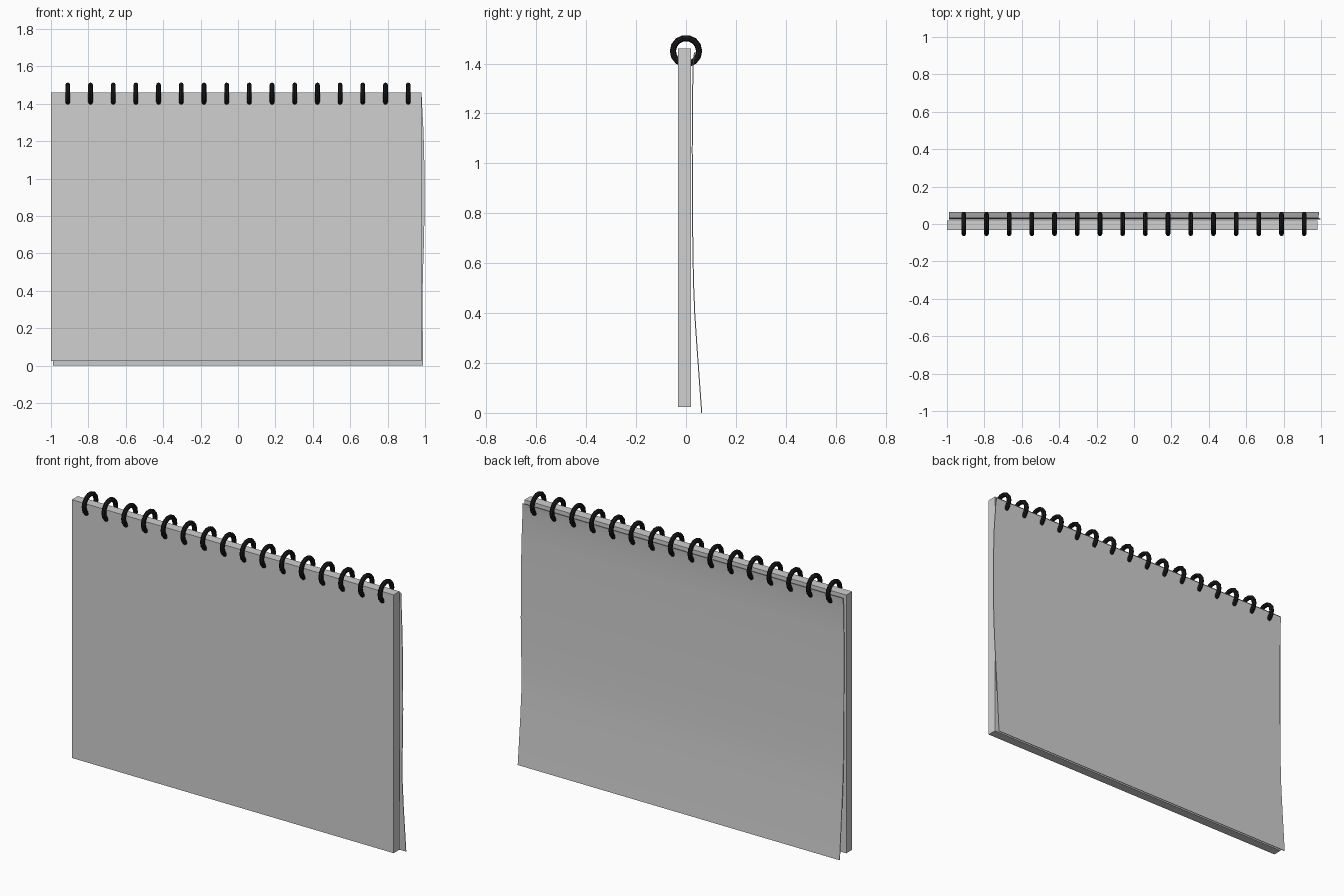
import bpy, bmesh, math

if "Cube" in bpy.data.objects:
    bpy.data.objects.remove(bpy.data.objects["Cube"])


def material(name, rgb):
    m = bpy.data.materials.new(name)
    m.diffuse_color = (*rgb, 1.0)
    m.use_nodes = True
    m.node_tree.nodes["Principled BSDF"].inputs["Base Color"].default_value = m.diffuse_color
    return m


PAPER = material("paper_grey", (0.63, 0.63, 0.63))
BLACK = material("ring_black", (0.01, 0.01, 0.01))


def add_object(name, bm, mat, smooth=False):
    bmesh.ops.recalc_face_normals(bm, faces=bm.faces)
    mesh = bpy.data.meshes.new(name)
    bm.to_mesh(mesh)
    bm.free()
    mesh.materials.append(mat)
    ob = bpy.data.objects.new(name, mesh)
    bpy.context.collection.objects.link(ob)
    if smooth:
        bpy.ops.object.select_all(action='DESELECT')
        ob.select_set(True)
        bpy.context.view_layer.objects.active = ob
        bpy.ops.object.shade_smooth_by_angle(angle=math.radians(40))
    return ob


# Page block
bm = bmesh.new()
bmesh.ops.create_cube(bm, size=1)
lo, hi = (-1.0, -0.032, 0.024), (0.98, 0.02, 1.46)
for v in bm.verts:
    for i in range(3):
        v.co[i] = hi[i] if v.co[i] > 0 else lo[i]
add_object("page_block", bm, PAPER)

# Loose back cover: (z, y, left x, right x) sections of a thin bent sheet
sections = [(1.445, 0.032, -0.99, 0.982), (1.40, 0.027, -0.99, 0.984),
            (1.25, 0.0235, -0.99, 0.992), (1.05, 0.023, -0.99, 0.997),
            (0.80, 0.024, -0.99, 0.997), (0.62, 0.026, -0.99, 0.993),
            (0.50, 0.029, -0.99, 0.989), (0.40, 0.033, -0.99, 0.987),
            (0.25, 0.043, -0.99, 0.987), (0.0, 0.061, -0.99, 0.990)]
bm = bmesh.new()
T = 0.004
rows = []
for z, y, xl, xr in sections:
    rows.append([bm.verts.new(p) for p in
                 ((xl, y, z), (xr, y, z), (xr, y + T, z), (xl, y + T, z))])
for a, b in zip(rows, rows[1:]):
    for i in range(4):
        j = (i + 1) % 4
        bm.faces.new((a[i], a[j], b[j], b[i]))
bm.faces.new(rows[0])
bm.faces.new(rows[-1][::-1])
add_object("back_cover", bm, PAPER, smooth=True)

# Binding rings along the top edge
R, r, SEG, SIDES, COUNT = 0.0525, 0.0125, 14, 8, 16
for k in range(COUNT):
    cx = -0.91 + 1.82 * k / (COUNT - 1)
    bm = bmesh.new()
    loops = []
    for s in range(SEG):
        a = 2 * math.pi * s / SEG
        loop = []
        for t in range(SIDES):
            b = 2 * math.pi * t / SIDES
            d = R + r * math.cos(b)
            loop.append(bm.verts.new((cx + r * math.sin(b),
                                      d * math.cos(a), 1.45 + d * math.sin(a))))
        loops.append(loop)
    for s in range(SEG):
        p, q = loops[s], loops[(s + 1) % SEG]
        for t in range(SIDES):
            u = (t + 1) % SIDES
            bm.faces.new((p[t], p[u], q[u], q[t]))
    add_object(f"binding_ring_{k + 1}", bm, BLACK, smooth=True)
